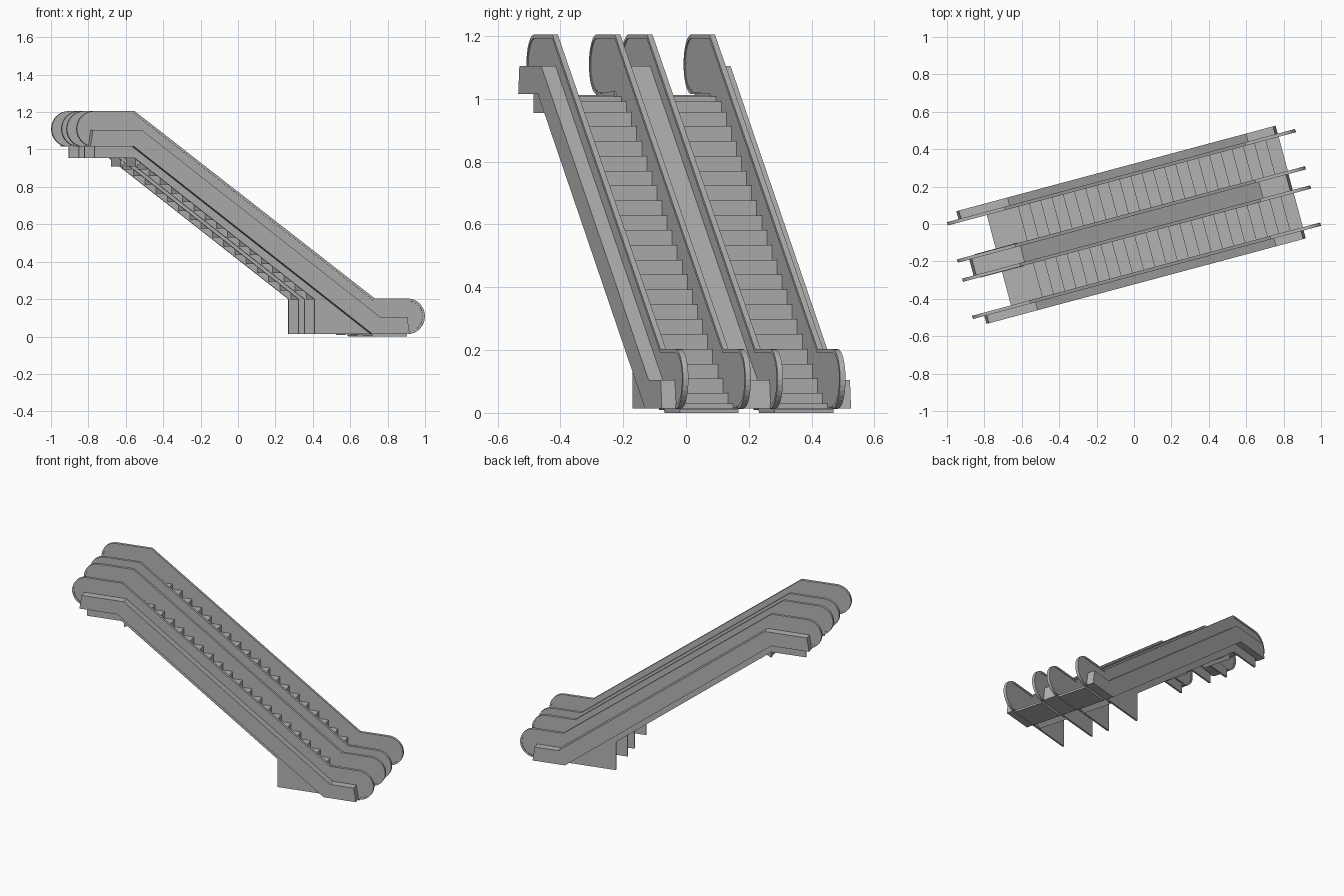
import bpy, bmesh, math
from mathutils import Matrix

if "Cube" in bpy.data.objects:
    bpy.data.objects.remove(bpy.data.objects["Cube"])

# One flat grey for the whole model
grey = bpy.data.materials.new("plain_grey")
grey.diffuse_color = (0.45, 0.45, 0.45, 1)
grey.use_nodes = True
grey.node_tree.nodes["Principled BSDF"].inputs["Base Color"].default_value = grey.diffuse_color
TURN = Matrix.Rotation(math.radians(15), 4, 'Z')   # the pair stands 15 degrees off the x axis


def finish(name, bm):
    bmesh.ops.recalc_face_normals(bm, faces=bm.faces)
    bm.transform(TURN)
    me = bpy.data.meshes.new(name)
    bm.to_mesh(me)
    bm.free()
    me.materials.append(grey)
    ob = bpy.data.objects.new(name, me)
    bpy.context.collection.objects.link(ob)
    return ob


def add_profile(bm, pts, v0, v1):
    """Extrude a side profile of (length, height) points across the width v0..v1."""
    a = [bm.verts.new((u, v0, z)) for u, z in pts]
    b = [bm.verts.new((u, v1, z)) for u, z in pts]
    bm.faces.new(a)
    bm.faces.new(b[::-1])
    n = len(pts)
    for i in range(n):
        j = (i + 1) % n
        bm.faces.new((a[i], b[i], b[j], a[j]))


def slab(name, pts, v0, v1):
    bm = bmesh.new()
    add_profile(bm, pts, v0, v1)
    return finish(name, bm)


def rail_path(inset):
    """Outline from the upper round end, over the top, to the lower round end."""
    r, n = 0.095 - inset, 16
    up = [(-0.868 - r * math.sin(math.pi * i / n), 1.110 - r * math.cos(math.pi * i / n)) for i in range(n + 1)]
    low = [(0.868 + r * math.sin(math.pi * i / n), 0.108 + r * math.cos(math.pi * i / n)) for i in range(n + 1)]
    k = inset * 0.335
    return up + [(-0.644 - k, 1.205 - inset), (0.686 - k, 0.203 - inset)] + low


# Balustrades with handrails, and the truss sheets below them
outer, inner = rail_path(0), rail_path(0.012)
panel = rail_path(0.006) + [(0.66, 0.014), (-0.655, 1.015)]
sheet = [(-0.866, 1.015), (-0.866, 0.955), (-0.645, 0.955), (0.35, 0.20), (0.35, 0.014),
         (0.70, 0.014), (0.66, 0.03), (-0.65, 1.025)]
for i, v in enumerate((-0.259, -0.053, 0.053, 0.259), 1):
    slab(f"balustrade_panel_{i}", panel, v - 0.006, v + 0.006)
    slab(f"handrail_{i}", outer + inner[::-1], v - 0.009, v + 0.009)
    s = 0.006 if v > 0 else -0.006
    slab(f"truss_sheet_{i}", sheet, v + s - 0.0055, v + s + 0.0055)

# Skirt trims: two outside, one between the escalators
trim = [(-0.900, 1.015), (-0.886, 1.105), (-0.617, 1.105), (0.703, 0.105),
        (0.853, 0.105), (0.867, 0.014), (0.66, 0.014), (-0.658, 1.015)]
for name, v0, v1 in (("front_trim", -0.312, -0.262), ("middle_trim", -0.050, 0.050), ("back_trim", 0.262, 0.312)):
    slab(name, trim, v0, v1)

# Steps: height follows a slope that eases in and out at the landings
START, END, EASE, COUNT = -0.635, 0.86, 0.18, 24
PITCH = (END - START) / COUNT
TOP, BOTTOM = 1.010, 0.012
SLOPE = (TOP - BOTTOM) / (END - START - EASE)


def drop(d):
    length = END - START
    if d < EASE:
        return SLOPE * d * d / (2 * EASE)
    if d > length - EASE:
        e = length - d
        return TOP - BOTTOM - SLOPE * e * e / (2 * EASE)
    return SLOPE * (d - EASE / 2)


for side, c in (("front", -0.156), ("back", 0.156)):
    v0, v1 = c - 0.097, c + 0.097
    bm = bmesh.new()
    for k in range(COUNT):
        u = START + k * PITCH
        z = TOP - drop((k + 0.5) * PITCH)
        zb = max(z - 0.10, 0.004)
        add_profile(bm, [(u, z), (u + PITCH, z), (u + PITCH, max(zb, z - 0.06)), (u, zb)], v0, v1)
    finish(f"{side}_steps", bm)
    # Landing plates
    slab(f"{side}_upper_landing", [(-0.748, 0.998), (-0.748, 1.012), (START, 1.012), (START, 0.998)], v0, v1)
    slab(f"{side}_lower_landing", [(0.68, 0.0), (0.68, 0.012), (0.868, 0.012), (0.868, 0.0)], v0, v1)
